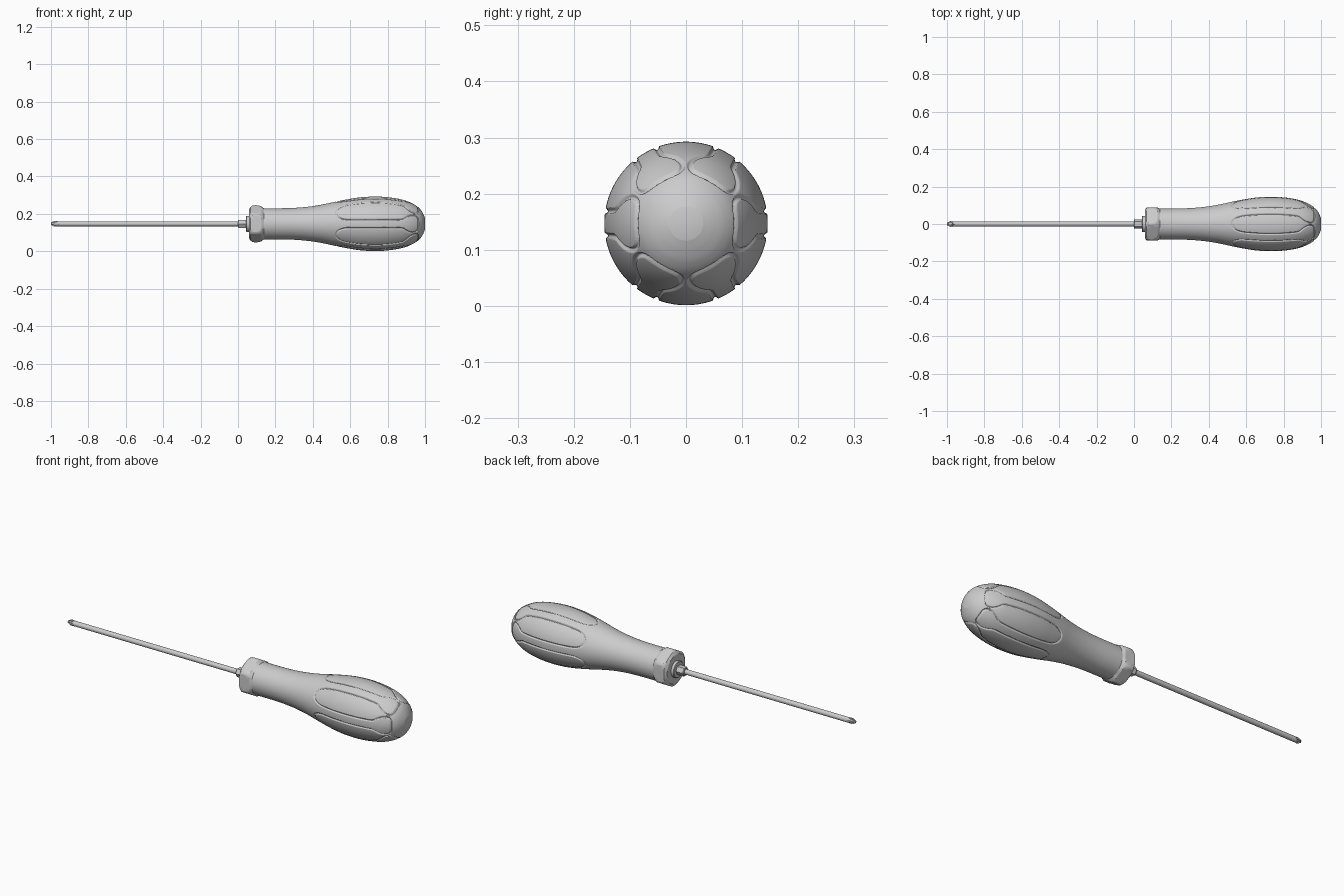
import bpy, bmesh, math
from mathutils import Vector
from mathutils.geometry import intersect_point_line

if "Cube" in bpy.data.objects:
    bpy.data.objects.remove(bpy.data.objects["Cube"])

AXIS_Z = 0.147


def spline(pts, steps):
    """Catmull-Rom through 2D points; steps(x) gives subdivisions per span."""
    p = [Vector(q) for q in [pts[0]] + pts + [pts[-1]]]
    out = []
    for a, b, c, d in zip(p, p[1:], p[2:], p[3:]):
        n = steps(b.x)
        for k in range(n):
            t = k / n
            out.append(0.5 * (2 * b + (c - a) * t + (2 * a - 5 * b + 4 * c - d) * t**2
                              + (3 * b - a - 3 * c + d) * t**3))
    return [tuple(v) for v in out] + [tuple(pts[-1])]


def sector(theta):
    """Angle in degrees (0-30) from the nearest of six evenly spaced rays."""
    return abs((math.degrees(theta) + 30) % 60 - 30)


def revolve(name, rows, segs, shape=lambda x, r, th: r, angle=30):
    """Lathe (x, r) rows round the tool axis; shape() may alter the radius."""
    bm = bmesh.new()
    rings = []
    for x, r in rows:
        ring = []
        for j in range(segs):
            th = 2 * math.pi * j / segs
            q = shape(x, r, th)
            ring.append(bm.verts.new((x, q * math.cos(th), AXIS_Z + q * math.sin(th))))
        rings.append(ring)
    for a, b in zip(rings, rings[1:]):
        for j in range(segs):
            k = (j + 1) % segs
            bm.faces.new((a[j], a[k], b[k], b[j]))
    bm.faces.new(rings[0])
    bm.faces.new(rings[-1])
    bmesh.ops.recalc_face_normals(bm, faces=bm.faces)
    mesh = bpy.data.meshes.new(name)
    bm.to_mesh(mesh)
    bm.free()
    ob = bpy.data.objects.new(name, mesh)
    bpy.context.collection.objects.link(ob)
    bpy.ops.object.select_all(action='DESELECT')
    ob.select_set(True)
    bpy.context.view_layer.objects.active = ob
    bpy.ops.object.shade_smooth_by_angle(angle=math.radians(angle))
    return ob


# Handle silhouette
profile = spline([(.13, .083), (.22, .083), (.30, .085), (.38, .092), (.45, .103),
                  (.52, .118), (.58, .130), (.65, .141), (.72, .1455), (.78, .144),
                  (.84, .137), (.89, .126), (.93, .110), (.962, .090), (.98, .071),
                  (.992, .050), (1.0, .030)],
                 lambda x: 5 if x < .44 else (16 if x < .97 else 8))


def radius_at(x):
    for (xa, ra), (xb, rb) in zip(profile, profile[1:]):
        if xa <= x <= xb:
            return ra + (rb - ra) * (x - xa) / (xb - xa)
    return profile[-1][1]


def on_surface(x, r, deg):
    a = math.radians(deg)
    return Vector((x, r * math.cos(a), r * math.sin(a)))


# Groove between grip fingers and body: half of one sector as (x, degrees)
groove_path = [on_surface(x, radius_at(x), a) for x, a in spline(
    [(.525, 30), (.529, 23), (.542, 16), (.565, 11.5), (.60, 9.5), (.70, 8.7),
     (.80, 9), (.865, 10), (.885, 12), (.897, 16), (.912, 21), (.930, 25.5),
     (.946, 26), (.957, 22), (.962, 13), (.963, 0)], lambda x: 4)]
cache = {}


def grooved(x, r, th):
    if x < .51 or x > .98:
        return r
    key = (x, round(sector(th), 3))
    if key not in cache:
        p = on_surface(x, r, key[1])
        best = 1.0
        for a, b in zip(groove_path, groove_path[1:]):
            if abs(a.x - x) > .03:
                continue
            q, t = intersect_point_line(p, a, b)
            q = a if t < 0 else b if t > 1 else q
            best = min(best, (p - q).length)
        cache[key] = .005 * max(0, 1 - (best / .005) ** 2)
    return r - cache[key]


revolve("handle", profile, 432, grooved, angle=75)

# Hexagonal collar with turned (chamfered) corners
revolve("hex_collar",
        [(.058, .076), (.068, .091), (.078, .098), (.095, .0995), (.112, .098),
         (.125, .093), (.138, .083)],
        96, lambda x, r, th: min(r, .088 / math.cos(math.radians(sector(th)))), angle=20)

# Ferrule: round washer and small hex sleeve
revolve("washer", [(.042, .040), (.045, .043), (.065, .043)], 48)
revolve("sleeve", [(0, .022), (.003, .025), (.05, .025)], 6)

# Shaft
revolve("shaft", [(-.965, .0135), (.03, .0135)], 32)


# Cross-point tip: four blades with flutes between them
def fluted(x, r, th):
    depth = min(1, max(0, (-.962 - x) / .015))
    on_blade = abs(math.sin(2 * th)) < .6
    return r if on_blade else r * (1 - .45 * depth)


revolve("cross_tip", [(-1, .006), (-.984, .015), (-.976, .0155), (-.968, .0145),
                      (-.960, .0135)], 48, fluted, angle=25)
